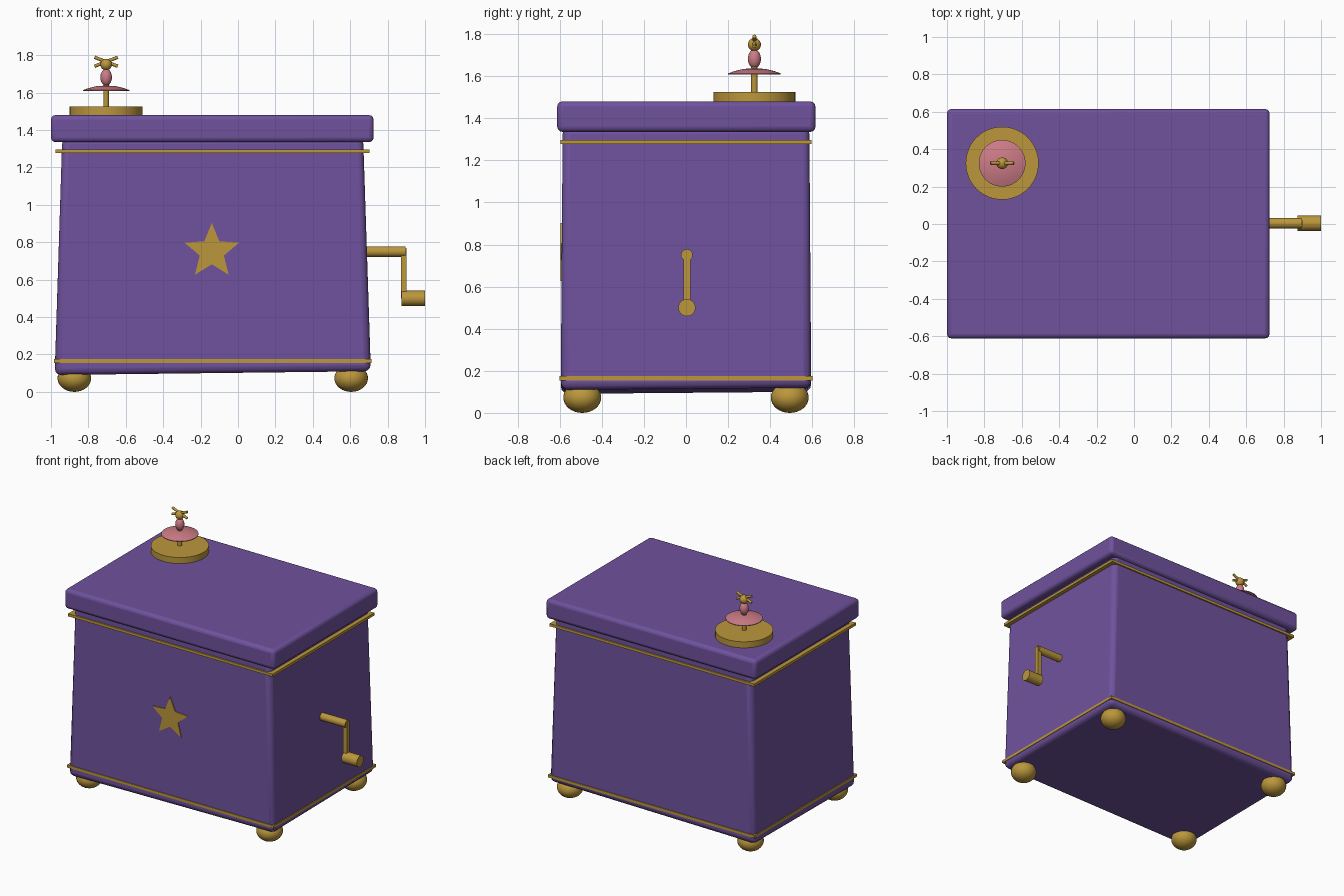
import bpy, bmesh, math
from mathutils import Vector

cube = bpy.data.objects.get("Cube")
if cube:
    bpy.data.objects.remove(cube, do_unlink=True)


def material(name, rgb):
    m = bpy.data.materials.new(name)
    m.use_nodes = True
    m.diffuse_color = (*rgb, 1)
    m.node_tree.nodes["Principled BSDF"].inputs["Base Color"].default_value = (*rgb, 1)
    return m


PURPLE = material("purple", (0.16, 0.085, 0.34))
GOLD = material("gold", (0.50, 0.31, 0.045))
PINK = material("pink", (0.61, 0.20, 0.24))


def finish(name, bm, mat, smooth=True):
    bmesh.ops.recalc_face_normals(bm, faces=bm.faces)
    mesh = bpy.data.meshes.new(name)
    bm.to_mesh(mesh)
    bm.free()
    mesh.materials.append(mat)
    ob = bpy.data.objects.new(name, mesh)
    bpy.context.collection.objects.link(ob)
    if smooth:
        bpy.ops.object.select_all(action="DESELECT")
        ob.select_set(True)
        bpy.context.view_layer.objects.active = ob
        bpy.ops.object.shade_smooth_by_angle(angle=math.radians(40))
    return ob


def box(bm, low, high):
    """Add a box given by its opposite corners."""
    verts = bmesh.ops.create_cube(bm, size=1)["verts"]
    for v in verts:
        v.co = Vector([(a + b) / 2 + c * (b - a) for a, b, c in zip(low, high, v.co)])
    return verts


def rod(name, start, end, radius, mat, sides=32):
    start, end = Vector(start), Vector(end)
    axis = end - start
    bm = bmesh.new()
    verts = bmesh.ops.create_cone(bm, cap_ends=True, segments=sides, radius1=radius,
                                  radius2=radius, depth=axis.length)["verts"]
    turn = Vector((0, 0, 1)).rotation_difference(axis)
    for v in verts:
        v.co = turn @ v.co + (start + end) / 2
    return finish(name, bm, mat)


def ball(name, centre, radii, mat):
    bm = bmesh.new()
    bmesh.ops.create_uvsphere(bm, u_segments=32, v_segments=16, radius=1)
    for v in bm.verts:
        v.co = Vector([c + r * p for c, r, p in zip(centre, radii, v.co)])
    return finish(name, bm, mat)


def soften(ob, width):
    mod = ob.modifiers.new("rounded_edges", "BEVEL")
    mod.width = width
    mod.segments = 3


MID = -0.14

# Tapered body with a slightly tilted underside
bm = bmesh.new()
box(bm, (-0.98, -0.595, 0.09), (0.71, 0.595, 1.36))
for v in bm.verts:
    if v.co.z > 1:
        v.co.x = MID + (v.co.x - MID) * 0.952
        v.co.y *= 0.985
    else:
        v.co.z += 0.02 * (v.co.x > 0) + 0.01 * (v.co.y > 0)
soften(finish("body", bm, PURPLE), 0.035)

# Overhanging lid
bm = bmesh.new()
box(bm, (-1.0, -0.612, 1.335), (0.725, 0.615, 1.48))
soften(finish("lid", bm, PURPLE), 0.025)


# Gold trim frames around the body
def trim(name, x0, x1, y, z):
    bm = bmesh.new()
    w, h = 0.032, 0.01
    for s in (-1, 1):
        box(bm, (x0, min(s * y, s * (y - w)), z - h), (x1, max(s * y, s * (y - w)), z + h))
    for a in (x0, x1 - w):
        box(bm, (a, -y + w, z - h), (a + w, y - w, z + h))
    finish(name, bm, GOLD, smooth=False)


trim("upper_trim", -0.977, 0.702, 0.596, 1.287)
trim("lower_trim", -0.983, 0.713, 0.600, 0.165)

# Bun feet
for side, x in (("right", -0.875), ("left", 0.605)):
    for end, y in (("front", -0.493), ("back", 0.493)):
        ball(f"{end}_{side}_foot", (x, y, 0.073), (0.09, 0.09, 0.073), GOLD)

# Star on the front
bm = bmesh.new()
points = []
for i in range(10):
    r = 0.068 if i % 2 else 0.153
    a = math.pi / 2 + i * math.pi / 5
    points.append(bm.verts.new((MID + r * math.cos(a), -0.597, 0.75 + r * math.sin(a))))
face = bm.faces.new(points)
back = bmesh.ops.extrude_face_region(bm, geom=[face])["geom"]
for v in back:
    if isinstance(v, bmesh.types.BMVert):
        v.co.y += 0.009
finish("front_star", bm, GOLD, smooth=False)

# Winding crank on the left side
rod("crank_shaft", (0.66, 0.004, 0.75), (0.895, 0.004, 0.75), 0.028, GOLD)
bm = bmesh.new()
box(bm, (0.872, -0.013, 0.5), (0.902, 0.021, 0.768))
finish("crank_arm", bm, GOLD, smooth=False)
rod("crank_handle", (0.875, 0.004, 0.5), (1.0, 0.004, 0.5), 0.041, GOLD)

# Turntable and dancer
X, Y = -0.705, 0.325
rod("turntable", (X, Y, 1.475), (X, Y, 1.525), 0.195, GOLD, 48)
rod("dancer_post", (X, Y, 1.52), (X, Y, 1.66), 0.015, GOLD, 16)

# Shallow domed skirt, turned from a profile
bm = bmesh.new()
profile = [(0, 1.615), (0.125, 1.608), (0.125, 1.613), (0.095, 1.624), (0.055, 1.634), (0, 1.638)]
line = [bm.verts.new((r, 0, z)) for r, z in profile]
edges = [bm.edges.new(pair) for pair in zip(line, line[1:])]
bmesh.ops.spin(bm, geom=line + edges, axis=(0, 0, 1), cent=(0, 0, 0),
               steps=40, angle=math.tau)
bmesh.ops.remove_doubles(bm, verts=bm.verts, dist=0.0005)
bmesh.ops.translate(bm, verts=bm.verts, vec=(X, Y, 0))
finish("dancer_skirt", bm, PINK)

ball("dancer_torso", (X, Y, 1.682), (0.031, 0.031, 0.045), PINK)
ball("dancer_head", (X, Y, 1.75), (0.031, 0.031, 0.031), GOLD)
for name, s in (("rising_arm", 1), ("falling_arm", -1)):
    rod(name, (X - 0.062, Y, 1.765 - 0.024 * s), (X + 0.062, Y, 1.765 + 0.024 * s), 0.009, GOLD, 12)
